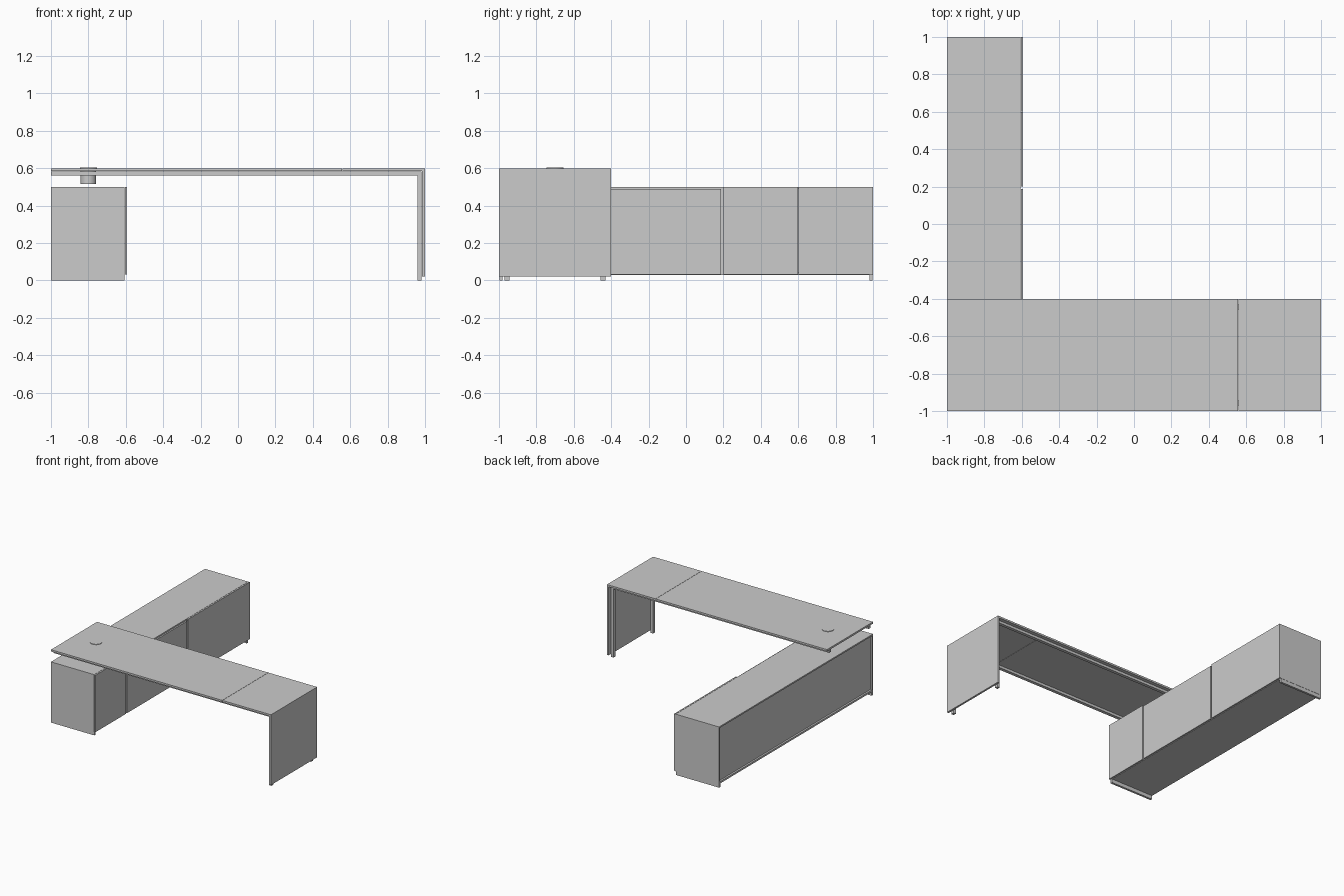
import bpy, bmesh

if "Cube" in bpy.data.objects:
    bpy.data.objects.remove(bpy.data.objects["Cube"])


def box(name, x, y, z):
    """Axis-aligned box from (min, max) ranges."""
    bm = bmesh.new()
    bmesh.ops.create_cube(bm, size=1)
    for v in bm.verts:
        v.co = [r[0] if c < 0 else r[1] for c, r in zip(v.co, (x, y, z))]
    me = bpy.data.meshes.new(name)
    bm.to_mesh(me)
    bm.free()
    ob = bpy.data.objects.new(name, me)
    bpy.context.collection.objects.link(ob)
    return ob


def cylinder(name, r, x, y, z):
    bpy.ops.mesh.primitive_cylinder_add(vertices=32, radius=r, depth=z[1] - z[0],
                                        location=(x, y, (z[0] + z[1]) / 2))
    ob = bpy.context.object
    ob.name = name
    bpy.ops.object.shade_smooth_by_angle()


# Desk top in two pieces, with a hanging side panel
DESK_Y = (-1, -0.402)
box("desk_top_main", (-1, 0.557), DESK_Y, (0.585, 0.6))
box("desk_top_return", (0.559, 1), DESK_Y, (0.585, 0.6))
box("desk_side_panel", (0.984, 1), DESK_Y, (0.022, 0.585))

# Two L-shaped tube frames under the top
for side, y in (("front", -0.957), ("rear", -0.443)):
    ys = (y - 0.013, y + 0.013)
    box(side + "_desk_rail", (-1, 0.982), ys, (0.562, 0.583))
    box(side + "_desk_leg", (0.96, 0.982), ys, (0, 0.562))

# Cable outlet
cylinder("cable_cap", 0.045, -0.8, -0.7, (0.598, 0.604))
cylinder("cable_cup", 0.042, -0.8, -0.7, (0.517, 0.59))

# Cabinet carcass with recessed back
CX = (-1, -0.607)
box("cabinet_top", CX, (-1, 1), (0.488, 0.5))
box("cabinet_floor", CX, (-0.986, 0.986), (0.03, 0.045))
box("cabinet_back", (-0.985, -0.975), (-0.986, 0.986), (0.045, 0.488))
for side, s in (("front", -1), ("rear", 1)):
    box(side + "_cabinet_end", CX, sorted((s, s * 0.986)), (0.03, 0.488))
    box(side + "_cabinet_foot", (-1, -0.607), sorted((s * 0.998, s * 0.98)), (0, 0.03))
for i, y in enumerate((-0.6, 0.195)):
    box(f"cabinet_divider_{i}", (-0.975, -0.61), (y - 0.007, y + 0.007), (0.045, 0.488))

# Cabinet fronts: end doors, and a slightly lower middle door with wider gaps
for i, (y0, y1, top) in enumerate(((-1, -0.605, 0.5), (-0.593, 0.188, 0.49),
                                   (0.2, 0.599, 0.5), (0.601, 1, 0.5))):
    box(f"cabinet_door_{i}", (-0.605, -0.593), (y0, y1), (0.032, top))
